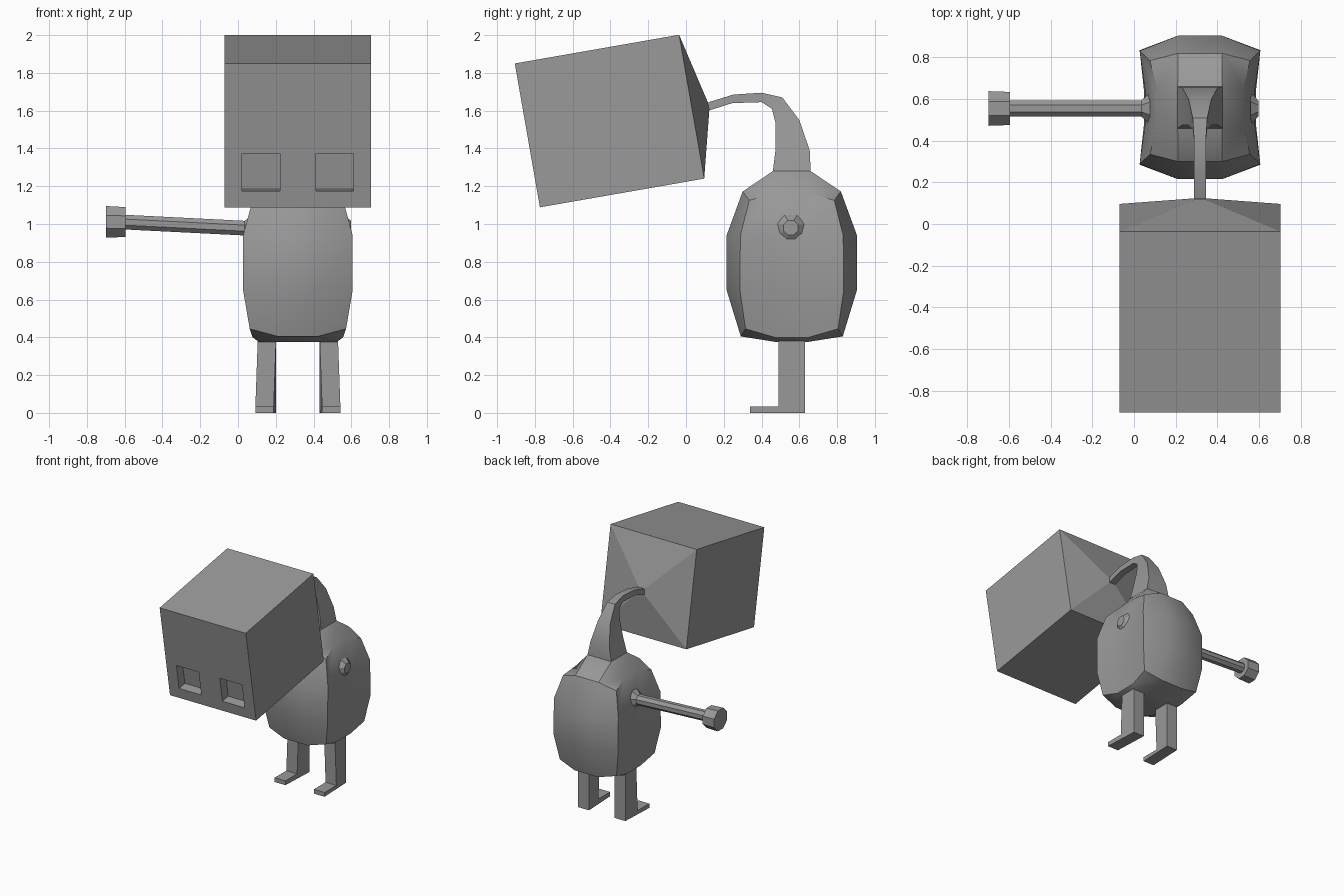
import bpy, bmesh, math
from mathutils import Vector, Matrix

cube = bpy.data.objects.get("Cube")
if cube:
    bpy.data.objects.remove(cube, do_unlink=True)

grey = bpy.data.materials.new("plain grey")
grey.use_nodes = True
COLOUR = (0.32, 0.32, 0.32, 1)
grey.diffuse_color = COLOUR
grey.node_tree.nodes["Principled BSDF"].inputs["Base Color"].default_value = COLOUR

CX, CY = 0.317, 0.56    # middle of the body


def finish(name, bm, smooth=None):
    bmesh.ops.recalc_face_normals(bm, faces=bm.faces)
    mesh = bpy.data.meshes.new(name)
    bm.to_mesh(mesh)
    bm.free()
    mesh.materials.append(grey)
    obj = bpy.data.objects.new(name, mesh)
    bpy.context.collection.objects.link(obj)
    if smooth:
        bpy.ops.object.select_all(action='DESELECT')
        obj.select_set(True)
        bpy.context.view_layer.objects.active = obj
        bpy.ops.object.shade_smooth_by_angle(angle=math.radians(smooth))
    return obj


def loft(bm, rings, caps=True):
    """Skin a list of equal-length point rings; returns the vertex rings."""
    vr = [[bm.verts.new(p) for p in ring] for ring in rings]
    n = len(vr[0])
    for a, b in zip(vr, vr[1:]):
        for i in range(n):
            j = (i + 1) % n
            bm.faces.new((a[i], a[j], b[j], b[i]))
    if caps:
        bm.faces.new(vr[0])
        bm.faces.new(vr[-1])
    return vr


# Body: twelve-sided rings with pinched corners
def body_ring(cw, cd, cz, sw, sz, md, mz):
    m, s = 0.105, 0.09
    quarter = [(sw, s, sz), (cw, cd, cz), (m, md, mz)]
    pts = []
    for sx, sy in ((1, 1), (-1, 1), (-1, -1), (1, -1)):
        q = quarter if sx * sy > 0 else quarter[::-1]
        pts += [(CX + sx * x, CY + sy * y, z) for x, y, z in q]
    return pts


bm = bmesh.new()
rings = loft(bm, [
    body_ring(0.255, 0.245, 0.445, 0.24, 0.40, 0.27, 0.405),
    body_ring(0.29, 0.275, 0.65, 0.27, 0.65, 0.345, 0.65),
    body_ring(0.29, 0.272, 0.94, 0.265, 0.94, 0.345, 0.94),
    body_ring(0.24, 0.225, 1.125, 0.21, 1.165, 0.26, 1.172)], caps=False)
for ring, hw, hd, z in ((rings[0], 0.205, 0.08, 0.375), (rings[-1], 0.107, 0.1, 1.28)):
    cap = [bm.verts.new((CX + sx * hw, CY + sy * hd, z))
           for sx, sy in ((1, 1), (-1, 1), (-1, -1), (1, -1))]
    bm.faces.new(cap)
    for k in range(4):
        bm.faces.new((ring[3 * k], ring[3 * k + 1], ring[3 * k + 2], cap[k]))
        bm.faces.new((ring[3 * k + 2], ring[(3 * k + 3) % 12], cap[(k + 1) % 4], cap[k]))
finish("body", bm, 35)

# Neck: tapering strap that arches forward; (inner y, z, outer y, z, half width)
neck = [(0.46, 1.28, 0.66, 1.28, 0.107), (0.475, 1.40, 0.655, 1.39, 0.085),
        (0.475, 1.53, 0.60, 1.55, 0.055), (0.455, 1.61, 0.51, 1.67, 0.035),
        (0.40, 1.645, 0.40, 1.695, 0.028), (0.245, 1.64, 0.25, 1.685, 0.028),
        (0.12, 1.60, 0.12, 1.645, 0.028)]
bm = bmesh.new()
loft(bm, [[(CX - w, iy, iz), (CX + w, iy, iz), (CX + w, oy, oz), (CX - w, oy, oz)]
          for iy, iz, oy, oz, w in neck])
finish("neck", bm, 30)

# Head: tilted box, back drawn out to the neck, square eye recesses in front
W, D, H = 0.775, 0.883, 0.773
bm = bmesh.new()
bmesh.ops.create_cube(bm, size=1, matrix=Matrix.Diagonal((W, D, H, 1)))
bm.normal_update()
back = next(f for f in bm.faces if f.normal.y > 0.9)
back = bmesh.ops.extrude_discrete_faces(bm, faces=[back])["faces"][0]
for v in back.verts:
    v.co = (math.copysign(0.028, v.co.x), 0.53, -0.014 + math.copysign(0.022, v.co.z))


def front_faces():
    bm.normal_update()
    return [f for f in bm.faces if f.normal.y < -0.99]


EYE_IN, EYE_OUT, EYE_LOW, EYE_TOP = 0.095, 0.295, -0.30, -0.097
cuts = [(Vector((x, 0, 0)), Vector((1, 0, 0))) for x in (-EYE_OUT, -EYE_IN, EYE_IN, EYE_OUT)]
cuts += [(Vector((0, 0, z)), Vector((0, 0, 1))) for z in (EYE_LOW, EYE_TOP)]
for co, no in cuts:
    faces = front_faces()
    geom = faces + list({e for f in faces for e in f.edges}) + list({v for f in faces for v in f.verts})
    bmesh.ops.bisect_plane(bm, geom=geom, plane_co=co, plane_no=no)
eyes = []
for f in front_faces():
    c = f.calc_center_median()
    if EYE_IN < abs(c.x) < EYE_OUT and EYE_LOW < c.z < EYE_TOP:
        eyes.append(f)
for f in bmesh.ops.extrude_discrete_faces(bm, faces=eyes)["faces"]:
    bmesh.ops.translate(bm, verts=f.verts, vec=(0, 0.075, 0))
bm.transform(Matrix.Translation((CX, -0.405, 1.545)) @ Matrix.Rotation(math.radians(9.9), 4, 'X'))
finish("head", bm)


# Arm parts: eight-sided rings along x; (x, z, radius)
def rod(name, stations, smooth=None):
    bm = bmesh.new()
    loft(bm, [[(x, CY - 0.005 + r * math.cos(a), z + r * math.sin(a))
               for a in (math.pi * (k + 0.5) / 4 for k in range(8))]
              for x, z, r in stations])
    finish(name, bm, smooth)


rod("right_arm", [(0.08, 0.968, 0.085), (0.035, 0.978, 0.042), (-0.6, 1.01, 0.042)])
rod("right_hand", [(-0.595, 1.01, 0.086), (-0.7, 1.012, 0.09)])
rod("left_arm_stub", [(0.56, 0.968, 0.085), (0.597, 0.98, 0.042)])

# Legs with flat feet, mirrored about the body middle
for name, side in (("right", -1), ("left", 1)):
    bm = bmesh.new()
    profile = [(0.49, 0.40), (0.63, 0.40), (0.63, 0), (0.34, 0), (0.34, 0.035), (0.49, 0.035)]

    def edge(offset):
        # the lower front swings slightly outward
        return [(CX + side * (offset + (0.013 if y < 0.6 and z < 0.3 else 0)), y, z)
                for y, z in profile]
    loft(bm, [edge(0.115), edge(0.212)])
    finish(name + "_leg", bm)
